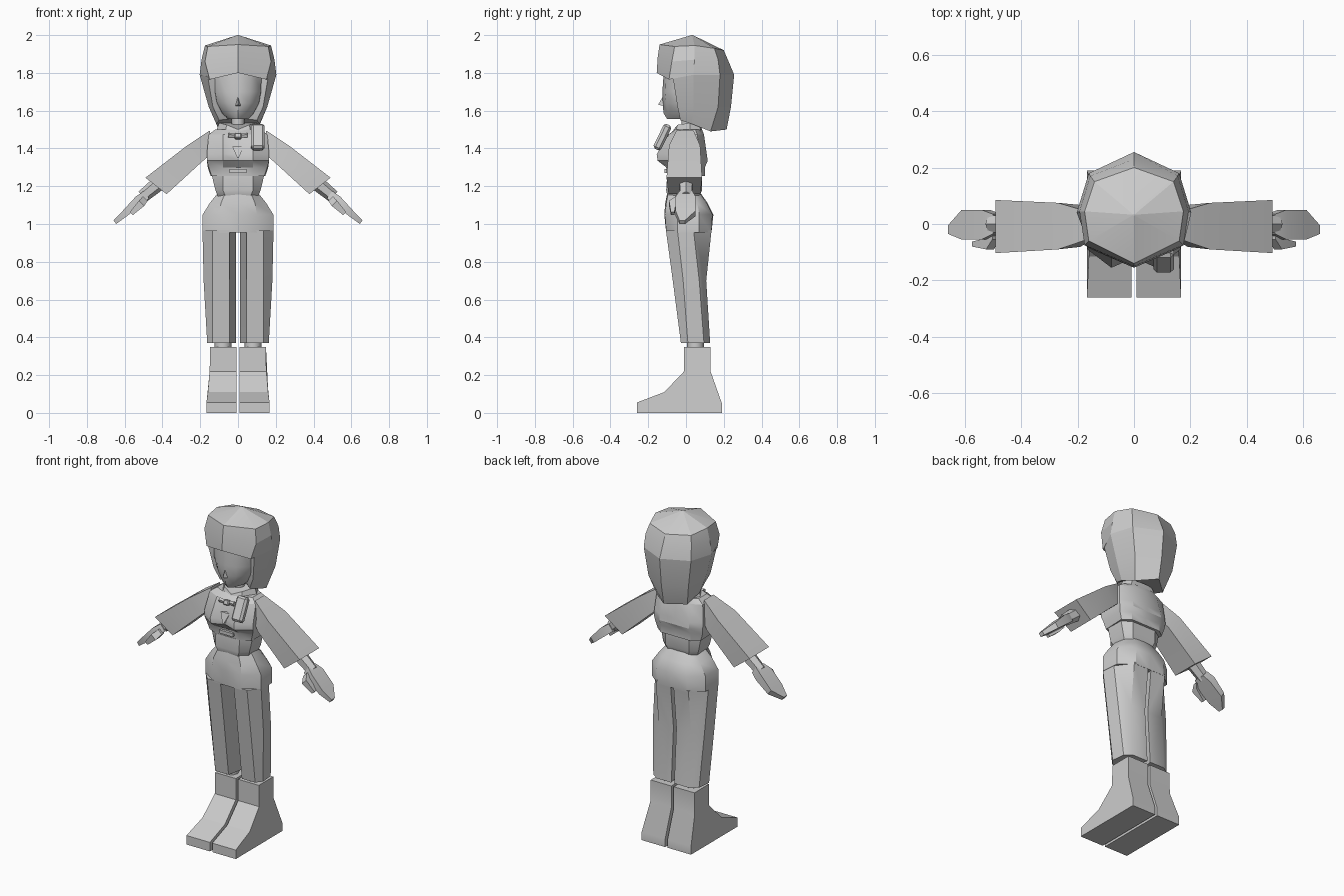
import bpy, bmesh, math
from mathutils import Vector, Matrix

GREY = bpy.data.materials.new("light grey")
GREY.diffuse_color = (0.6, 0.6, 0.6, 1)


def finish(name, bm, angle=30):
    bmesh.ops.remove_doubles(bm, verts=bm.verts[:], dist=0.0001)
    bmesh.ops.recalc_face_normals(bm, faces=bm.faces[:])
    me = bpy.data.meshes.new(name)
    bm.to_mesh(me)
    bm.free()
    me.materials.append(GREY)
    me.shade_smooth()
    me.set_sharp_from_angle(angle=math.radians(angle))
    ob = bpy.data.objects.new(name, me)
    bpy.context.collection.objects.link(ob)
    return ob


def loft(name, rings, side=1, angle=30):
    """Skin closed rings of equal length, with both ends capped."""
    bm = bmesh.new()
    vs = [[bm.verts.new((x * side, y, z)) for x, y, z in r] for r in rings]
    n = len(vs[0])
    for a, b in zip(vs, vs[1:]):
        for i in range(n):
            j = (i + 1) % n
            bm.faces.new((a[i], a[j], b[j], b[i]))
    bm.faces.new(vs[0])
    bm.faces.new(vs[-1])
    return finish(name, bm, angle)


def sym(half):
    """Half ring from front centre to back centre, completed across x = 0."""
    return half + [(-x, y, z) for x, y, z in half[-2:0:-1]]


def level(z, *pts):
    return sym([(x, y, z) for x, y in pts])


def box(name, size, loc, rot=(0, 0, 0), bevel=0.0):
    bm = bmesh.new()
    bmesh.ops.create_cube(bm, size=1)
    bmesh.ops.scale(bm, vec=size, verts=bm.verts[:])
    if bevel:
        bmesh.ops.bevel(bm, geom=bm.edges[:], offset=bevel, segments=1, affect='EDGES')
    ob = finish(name, bm)
    ob.location, ob.rotation_euler = loc, rot
    return ob


def rod(name, a, b, r1, r2, sides=8):
    a, b = Vector(a), Vector(b)
    bm = bmesh.new()
    q = (b - a).to_track_quat('Z', 'Y').to_matrix().to_4x4()
    bmesh.ops.create_cone(bm, cap_ends=True, segments=sides, radius1=r1, radius2=r2,
                          depth=(b - a).length, matrix=Matrix.Translation((a + b) / 2) @ q)
    return finish(name, bm, 50)


# Hair: crown and fringe, then the long back
loft("hair_crown", [
    sym([(0, .03, 2.0), (.003, .031, 2.0), (.003, .033, 2.0), (.003, .035, 2.0), (0, .036, 2.0)]),
    sym([(0, -.14, 1.95), (.16, -.06, 1.94), (.175, .045, 1.945), (.14, .15, 1.93), (0, .2, 1.92)]),
    sym([(0, -.15, 1.88), (.175, -.075, 1.86), (.193, .045, 1.87), (.155, .17, 1.87), (0, .23, 1.85)]),
    sym([(0, -.155, 1.80), (.15, -.09, 1.765), (.203, .04, 1.79), (.16, .18, 1.79), (0, .255, 1.79)]),
    sym([(0, -.10, 1.82), (.11, -.06, 1.78), (.15, .04, 1.79), (.12, .15, 1.79), (0, .2, 1.79)]),
], angle=15)
loft("hair_back", [
    sym([(0, .0, 1.79), (.16, -.07, 1.78), (.203, .04, 1.79), (.16, .18, 1.79), (0, .255, 1.79)]),
    sym([(0, .0, 1.63), (.133, -.045, 1.62), (.155, .04, 1.62), (.135, .17, 1.62), (0, .238, 1.62)]),
    sym([(0, .04, 1.56), (.10, -.03, 1.55), (.115, .03, 1.53), (.10, .13, 1.49), (0, .215, 1.50)]),
], angle=15)

# Face with a pointed chin, and lips
loft("face", [
    level(1.84, (0, -.115), (.07, -.105), (.125, -.06), (.13, .03), (0, .06)),
    level(1.70, (0, -.125), (.065, -.112), (.12, -.06), (.135, .03), (0, .06)),
    level(1.64, (0, -.125), (.06, -.105), (.11, -.05), (.12, .03), (0, .06)),
    level(1.585, (0, -.118), (.04, -.095), (.08, -.04), (.09, .03), (0, .06)),
    level(1.555, (0, -.10), (.025, -.085), (.045, -.03), (.06, .03), (0, .06)),
], angle=40)
loft("nose", [[(0, -.12, 1.68), (.002, -.12, 1.679), (-.002, -.12, 1.679)],
              [(0, -.147, 1.632), (.014, -.12, 1.625), (-.014, -.12, 1.625)]])
rod("neck", (0, .01, 1.44), (0, .01, 1.6), .035, .035)

# Jacket, collar and blouse
loft("jacket", [
    level(1.50, (0, -.06), (.07, -.055), (.12, -.03), (.12, .05), (.06, .085), (0, .085)),
    level(1.475, (0, -.09), (.08, -.09), (.155, -.05), (.155, .06), (.08, .095), (0, .095)),
    level(1.37, (0, -.12), (.08, -.155), (.165, -.09), (.165, .07), (.1, .11), (0, .11)),
    level(1.335, (0, -.12), (.08, -.15), (.165, -.09), (.165, .075), (.1, .115), (0, .115)),
    level(1.30, (0, -.10), (.08, -.105), (.155, -.08), (.16, .07), (.1, .10), (0, .10)),
    level(1.255, (0, -.095), (.08, -.10), (.14, -.075), (.145, .065), (.1, .10), (0, .10)),
])
loft("waist", [
    level(1.255, (0, -.10), (.08, -.10), (.138, -.06), (.135, .05), (.08, .085), (0, .085)),
    level(1.18, (0, -.105), (.08, -.105), (.12, -.06), (.12, .05), (.08, .085), (0, .085)),
    level(1.155, (0, -.10), (.07, -.10), (.11, -.05), (.11, .045), (.07, .075), (0, .075)),
    level(1.11, (0, -.08), (.06, -.08), (.09, -.04), (.09, .04), (.06, .06), (0, .06)),
])
loft("collar", [
    sym([(0, -.08, 1.47), (.07, -.06, 1.475), (.12, .02, 1.48), (.09, .08, 1.48), (0, .09, 1.48)]),
    sym([(0, -.065, 1.50), (.06, -.045, 1.525), (.10, .02, 1.535), (.07, .07, 1.535), (0, .075, 1.535)]),
])
box("belt_buckle", (.09, .02, .02), (0, -.105, 1.28))

# Neck tie: knot and pointed tail
box("tie_knot", (.035, .03, .03), (0, -.105, 1.465), (-.4, 0, 0), .005)
loft("tie_tail", [[(-.03, -.125, 1.41), (.03, -.125, 1.41), (0, -.105, 1.41)],
                  [(-.004, -.145, 1.35), (.004, -.145, 1.35), (0, -.11, 1.35)]])
for s in (-1, 1):
    rod("tie_loop", (0, -.10, 1.465), (.05 * s, -.105, 1.47), .008, .014, 5)

# Shoulder radio
box("shoulder_radio", (.072, .045, .145), (.105, -.125, 1.46), (-.45, 0, 0), .012)

# Hips
loft("hips", [
    level(1.16, (0, -.10), (.07, -.095), (.11, -.03), (.10, .04), (.06, .075), (0, .08)),
    level(1.11, (0, -.11), (.09, -.105), (.15, -.04), (.14, .06), (.08, .11), (0, .115)),
    level(1.05, (0, -.115), (.10, -.11), (.187, -.045), (.18, .07), (.10, .14), (0, .145)),
    level(.955, (0, -.105), (.10, -.105), (.188, -.045), (.18, .07), (.10, .135), (0, .135)),
], angle=35)

for s, tag in ((1, "left"), (-1, "right")):
    # Trouser leg, narrower inside at the front
    loft(tag + "_trouser_leg", [
        [(x, y, z) for x, y in ((.045, f), (.135, f), (o, m), (o - .008, m + .085), (.11, b), (.01, b))]
        for z, f, m, b, o in ((.965, -.106, -.045, .135, .188), (.70, -.07, -.015, .107, .182),
                              (.37, -.027, .01, .128, .163))], s, 35)
    rod(tag + "_ankle", (.08 * s, .05, .33), (.08 * s, .05, .38), .045, .045)

    # Boot: side profile drawn at its inner and outer widths
    profile = [(-.01, .35, .148), (.13, .35, .148), (.13, .22, .15), (.19, .05, .167), (.19, 0, .167),
               (-.26, 0, .167), (-.26, .055, .167), (-.115, .11, .16), (-.01, .22, .15)]
    loft(tag + "_boot", [[(.008, y, z) for y, z, w in profile],
                         [(w, y, z) for y, z, w in profile]], s, 20)

    # Flared sleeve
    loft(tag + "_sleeve", [
        [(tx, f, tz), (tx, b, tz), (bx, b * .9, bz), (bx, f * .9, bz)]
        for tx, tz, bx, bz, f, b in ((.15, 1.495, .13, 1.38, -.05, .04), (.27, 1.415, .19, 1.33, -.09, .075),
                                     (.49, 1.245, .378, 1.158, -.103, .085))], s, 20)
    rod(tag + "_wrist", (.42 * s, 0, 1.215), (.505 * s, 0, 1.145), .04, .034, 6)

    # Flat hand with a pointed tip, and thumb
    loft(tag + "_hand", [
        [(cx + t * .6, f, cz + t * .8), (cx + t * .6, b, cz + t * .8),
         (cx - t * .6, b, cz - t * .8), (cx - t * .6, f, cz - t * .8)]
        for cx, cz, t, f, b in ((.485, 1.155, .024, -.035, .035), (.525, 1.125, .026, -.055, .05),
                                (.60, 1.055, .018, -.055, .05), (.652, 1.01, .012, -.035, -.005))], s)
    loft(tag + "_thumb", [
        [(cx + t, f, cz + t), (cx + t, b, cz + t), (cx - t, b, cz - t), (cx - t, f, cz - t)]
        for cx, cz, t, f, b in ((.49, 1.135, .012, -.055, -.03), (.51, 1.11, .014, -.09, -.05),
                                (.565, 1.055, .008, -.08, -.062))], s)
